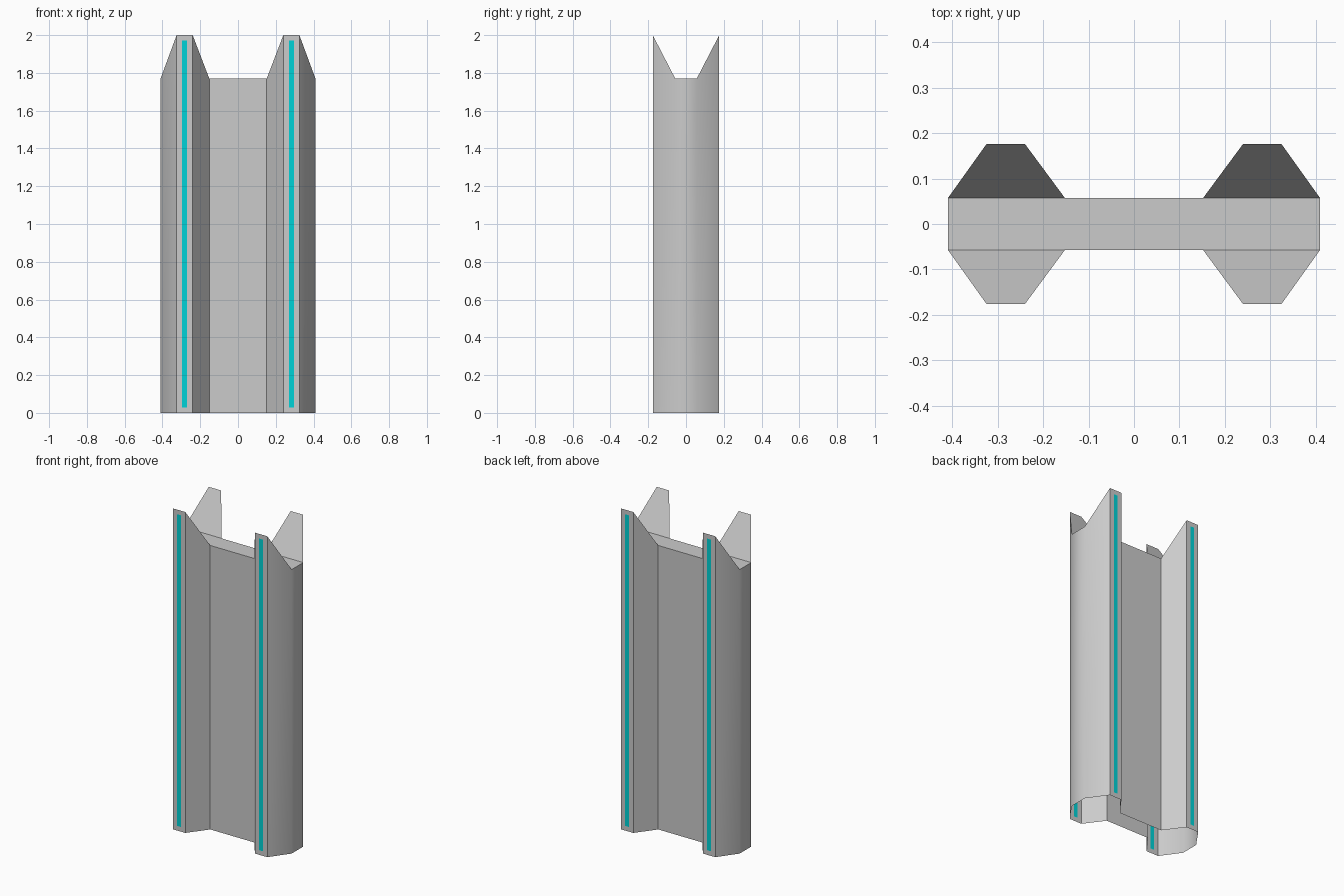
import bpy, bmesh, math

if "Cube" in bpy.data.objects:
    bpy.data.objects.remove(bpy.data.objects["Cube"])

TOP, MID = 2.0, 1.77          # prong tip height, notch height
Y_IN, Y_OUT = 0.057, 0.176    # web half depth, column half depth
BORDER = 0.029                # frame around each light strip


def add_object(name, bm, material=None):
    mesh = bpy.data.meshes.new(name)
    bm.to_mesh(mesh)
    bm.free()
    obj = bpy.data.objects.new(name, mesh)
    bpy.context.collection.objects.link(obj)
    if material:
        mesh.materials.append(material)
    return obj


# Plan outline: one quarter, mirrored into the full counter-clockwise loop
quarter = [(0.41, Y_IN), (0.325, Y_OUT), (0.24, Y_OUT), (0.152, Y_IN)]
back = quarter + [(-x, y) for x, y in reversed(quarter)]
outline = back + [(-x, -y) for x, y in back]

# Pillar shell: walls, open underneath, notched cap on top
bm = bmesh.new()
low = [bm.verts.new((x, y, 0)) for x, y in outline]
high = [bm.verts.new((x, y, TOP if abs(y) > 0.1 else MID)) for x, y in outline]
n = len(outline)
for i in range(n):
    j = (i + 1) % n
    bm.faces.new((low[i], low[j], high[j], high[i]))
bm.faces.new([v for v in high if v.co.z < 1.9])
for i in range(0, n, 4):
    bm.faces.new(high[i:i + 4])
bm.normal_update()

# Frame the four prong faces, leaving a slot for each strip
ends = [f for f in bm.faces
        if all(abs(v.co.y) > 0.1 for v in f.verts)]
bmesh.ops.inset_individual(bm, faces=ends, thickness=BORDER, use_even_offset=True)
slots = [[v.co.copy() for v in f.verts] for f in ends]
bmesh.ops.delete(bm, geom=ends, context='FACES_ONLY')
shell = add_object("pillar_shell", bm)

# Smooth the outer side folds only
bpy.context.view_layer.objects.active = shell
shell.select_set(True)
bpy.ops.object.shade_smooth_by_angle(angle=math.radians(45))

# Cyan light strips filling the slots
cyan = bpy.data.materials.new("cyan_light")
cyan.diffuse_color = (0.0, 0.65, 0.68, 1)
cyan.use_nodes = True
cyan.node_tree.nodes["Principled BSDF"].inputs["Base Color"].default_value = cyan.diffuse_color
for corners in slots:
    bm = bmesh.new()
    bm.faces.new([bm.verts.new(c) for c in corners])
    add_object("light_strip", bm, cyan)
